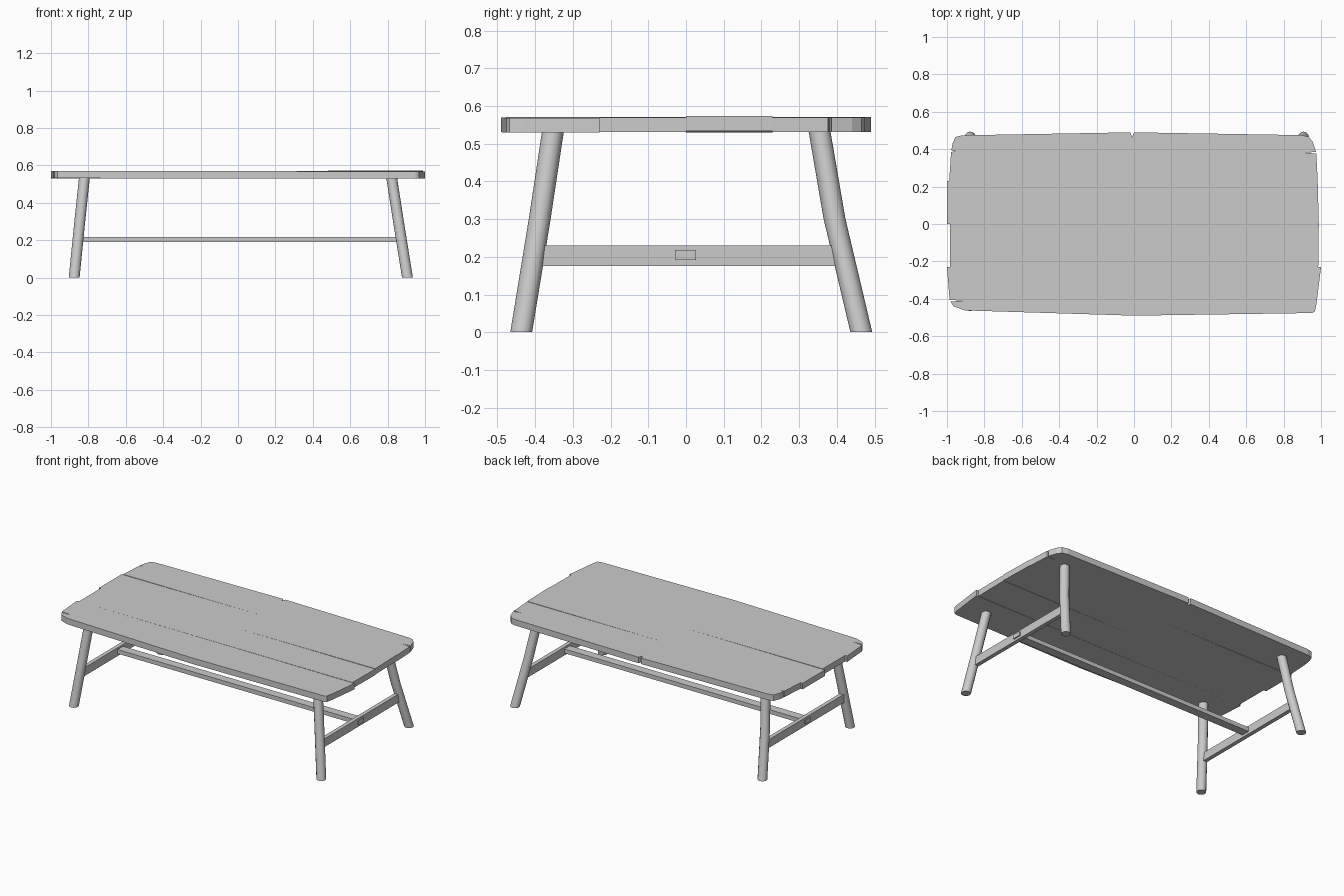
import bpy, bmesh, math
from mathutils import Vector

if "Cube" in bpy.data.objects:
    bpy.data.objects.remove(bpy.data.objects["Cube"])


def finish(bm, name):
    bmesh.ops.recalc_face_normals(bm, faces=bm.faces)
    mesh = bpy.data.meshes.new(name)
    bm.to_mesh(mesh)
    bm.free()
    ob = bpy.data.objects.new(name, mesh)
    bpy.context.collection.objects.link(ob)
    return ob


def plank(name, outline, z_left, z_right, thick=0.039):
    """Extrude a plan outline; the board height varies slightly along x."""
    bm = bmesh.new()
    rings = []
    for dz in (0, thick):
        rings.append([bm.verts.new((x, y, z_left + (z_right - z_left) * (x + 1) / 2 + dz))
                      for x, y in outline])
    bm.faces.new(rings[0])
    bm.faces.new(rings[1])
    n = len(outline)
    for i in range(n):
        j = (i + 1) % n
        bm.faces.new((rings[0][i], rings[0][j], rings[1][j], rings[1][i]))
    return finish(bm, name)


def leg(name, path, radius=0.029, sides=12):
    """Round leg swept through horizontal rings, cut flat at the floor."""
    bm = bmesh.new()
    rings = [[bm.verts.new((x + radius * math.cos(2 * math.pi * i / sides),
                            y + radius * math.sin(2 * math.pi * i / sides), z))
              for i in range(sides)] for x, y, z in path]
    for a, b in zip(rings, rings[1:]):
        for i in range(sides):
            j = (i + 1) % sides
            bm.faces.new((a[i], a[j], b[j], b[i]))
    bm.faces.new(rings[0])
    bm.faces.new(rings[-1])
    ob = finish(bm, name)
    bpy.context.view_layer.objects.active = ob
    ob.select_set(True)
    bpy.ops.object.shade_smooth_by_angle(angle=math.radians(40))
    ob.select_set(False)


def box(name, lo, hi):
    bm = bmesh.new()
    bmesh.ops.create_cube(bm, size=1)
    lo, hi = Vector(lo), Vector(hi)
    for v in bm.verts:
        v.co = (lo + hi) / 2 + v.co * (hi - lo)
    return finish(bm, name)


# Table top boards, with worn corners and small cracks in the outer ones
plank("front_plank", [
    (-1.0, -0.23), (-0.986, -0.405), (-0.91, -0.411), (-0.982, -0.414),
    (-0.965, -0.44), (-0.905, -0.462), (0, -0.49), (0.95, -0.476),
    (0.967, -0.468), (0.975, -0.43), (1.0, -0.23)], 0.532, 0.529)
plank("front_middle_plank", [
    (-0.985, -0.23), (0.985, -0.23), (0.988, 0), (-0.985, 0)], 0.532, 0.531)
plank("back_middle_plank", [
    (-1.0, 0), (0.988, 0), (0.982, 0.23), (-1.0, 0.23)], 0.529, 0.534)
plank("back_plank", [
    (-0.988, 0.23), (0.982, 0.23), (0.975, 0.376), (0.92, 0.381), (0.973, 0.386),
    (0.955, 0.44), (0.935, 0.466), (0.90, 0.475), (0, 0.49), (-0.012, 0.462),
    (-0.018, 0.49), (-0.92, 0.474), (-0.955, 0.465), (-0.97, 0.43),
    (-0.977, 0.394), (-0.955, 0.389), (-0.978, 0.385)], 0.532, 0.531)

# Splayed legs and the end rails joining each pair
for side, s, foot_x, mid_x in (("left", -1, 0.876, 0.846), ("right", 1, 0.906, 0.858)):
    leg(f"front_{side}_leg", [(s * foot_x, -0.437, 0), (s * mid_x, -0.388, 0.3),
                              (s * 0.82, -0.351, 0.545)])
    leg(f"back_{side}_leg", [(s * foot_x, 0.465, 0), (s * mid_x, 0.394, 0.3),
                             (s * 0.82, 0.352, 0.545)])
    c = s * (0.859 if s < 0 else 0.87)
    box(f"{side}_end_rail", (c - 0.013, -0.395, 0.176), (c + 0.013, 0.405, 0.23))

# Long centre stretcher passing through both end rails
box("centre_stretcher", (-0.878, -0.029, 0.191), (0.89, 0.027, 0.218))
